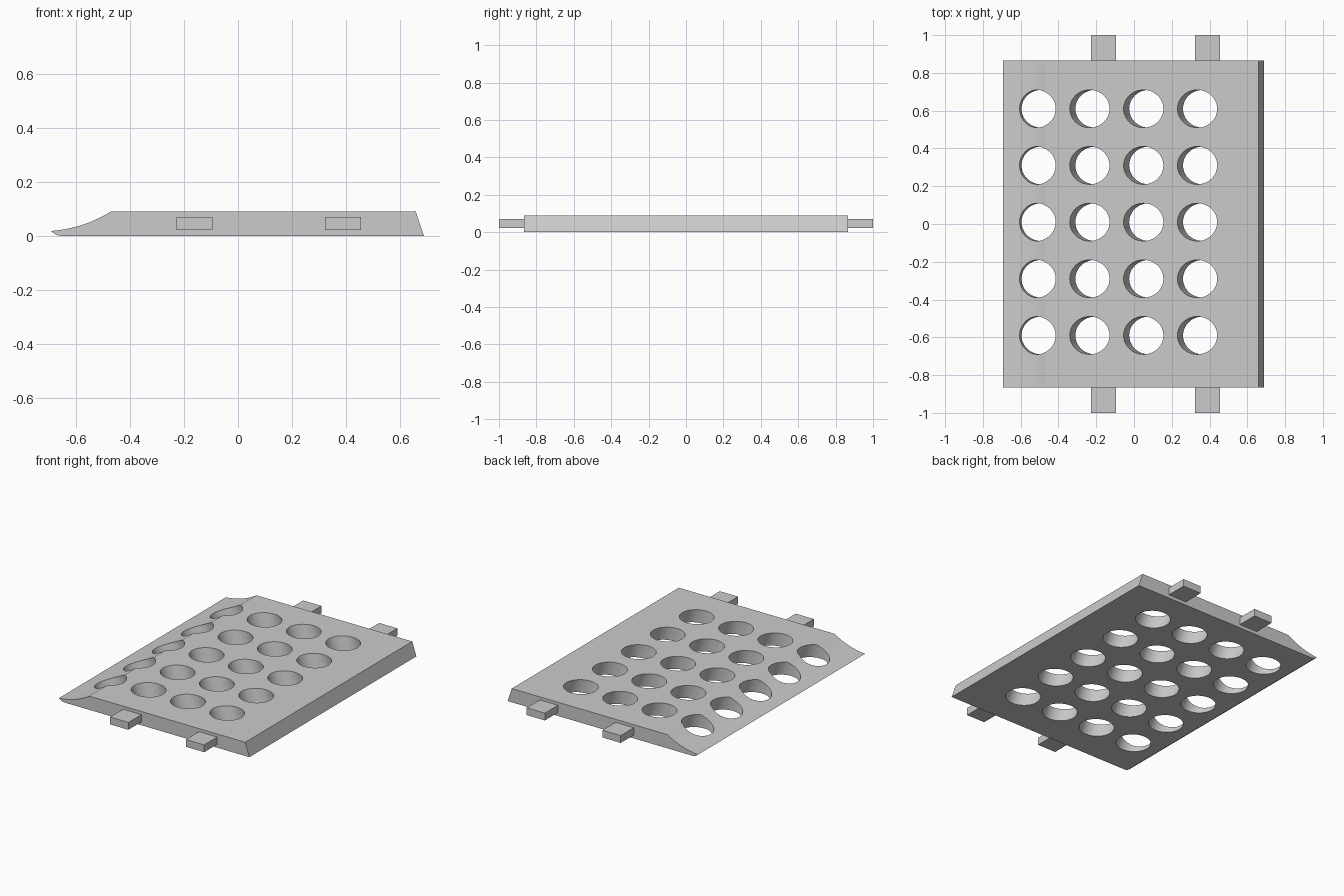
import bpy, bmesh, math
from mathutils import Matrix, Vector

cube = bpy.data.objects.get("Cube")
if cube:
    bpy.data.objects.remove(cube)

grey = bpy.data.materials.new("plain grey")
grey.use_nodes = True
colour = (0.6, 0.6, 0.6, 1)
grey.diffuse_color = colour
grey.node_tree.nodes["Principled BSDF"].inputs["Base Color"].default_value = colour


def make_object(name, bm):
    bmesh.ops.recalc_face_normals(bm, faces=bm.faces)
    mesh = bpy.data.meshes.new(name)
    bm.to_mesh(mesh)
    bm.free()
    mesh.materials.append(grey)
    obj = bpy.data.objects.new(name, mesh)
    bpy.context.collection.objects.link(obj)
    return obj


# Plate: side profile with a concave leading edge, extruded along y
HALF = 0.865
TOP = 0.09
STEPS = 16
profile = [(-0.672, 0.003), (-0.655, 0), (0.688, 0), (0.658, TOP)]
start, bend, end = Vector((-0.471, TOP)), Vector((-0.57, 0.028)), Vector((-0.693, 0.018))
for i in range(STEPS + 1):
    t = i / STEPS
    profile.append(tuple(start * (1 - t) ** 2 + bend * 2 * t * (1 - t) + end * t * t))
bm = bmesh.new()
side = bm.faces.new([bm.verts.new((x, -HALF, z)) for x, z in profile])
moved = bmesh.ops.extrude_face_region(bm, geom=[side])["geom"]
bmesh.ops.translate(bm, vec=(0, 2 * HALF, 0),
                    verts=[v for v in moved if isinstance(v, bmesh.types.BMVert)])
plate = make_object("plate", bm)

# Cutter: grid of cylinders leaning parallel to the slanted rear edge
lean = Matrix.Rotation(-math.atan2(0.03, TOP), 4, 'Y')
bm = bmesh.new()
for col in range(4):
    for row in range(5):
        centre = Vector((-0.505 + 0.285 * col, -0.59 + 0.3 * row, TOP / 2))
        bmesh.ops.create_cone(bm, cap_ends=True, segments=48, radius1=0.1, radius2=0.1,
                              depth=0.3, matrix=Matrix.Translation(centre) @ lean)
cutter = make_object("hole_cutter", bm)
cutter.hide_render = True

cut = plate.modifiers.new("holes", 'BOOLEAN')
cut.operation = 'DIFFERENCE'
cut.solver = 'EXACT'
cut.object = cutter
bpy.context.view_layer.objects.active = plate
plate.select_set(True)
bpy.ops.object.modifier_apply(modifier=cut.name)
bpy.data.objects.remove(cutter)
bpy.ops.object.shade_smooth_by_angle(angle=math.radians(25))

# Tabs: two rectangular pegs on each end
for end_name, direction in (("front", -1), ("back", 1)):
    for side_name, x in (("right", -0.161), ("left", 0.389)):
        bm = bmesh.new()
        bmesh.ops.create_cube(bm, size=1, matrix=Matrix.Translation(
            (x, direction * (1 + HALF) / 2, 0.046)) @ Matrix.Diagonal((0.132, 1 - HALF, 0.048, 1)))
        make_object(f"{end_name}_{side_name}_tab", bm)
